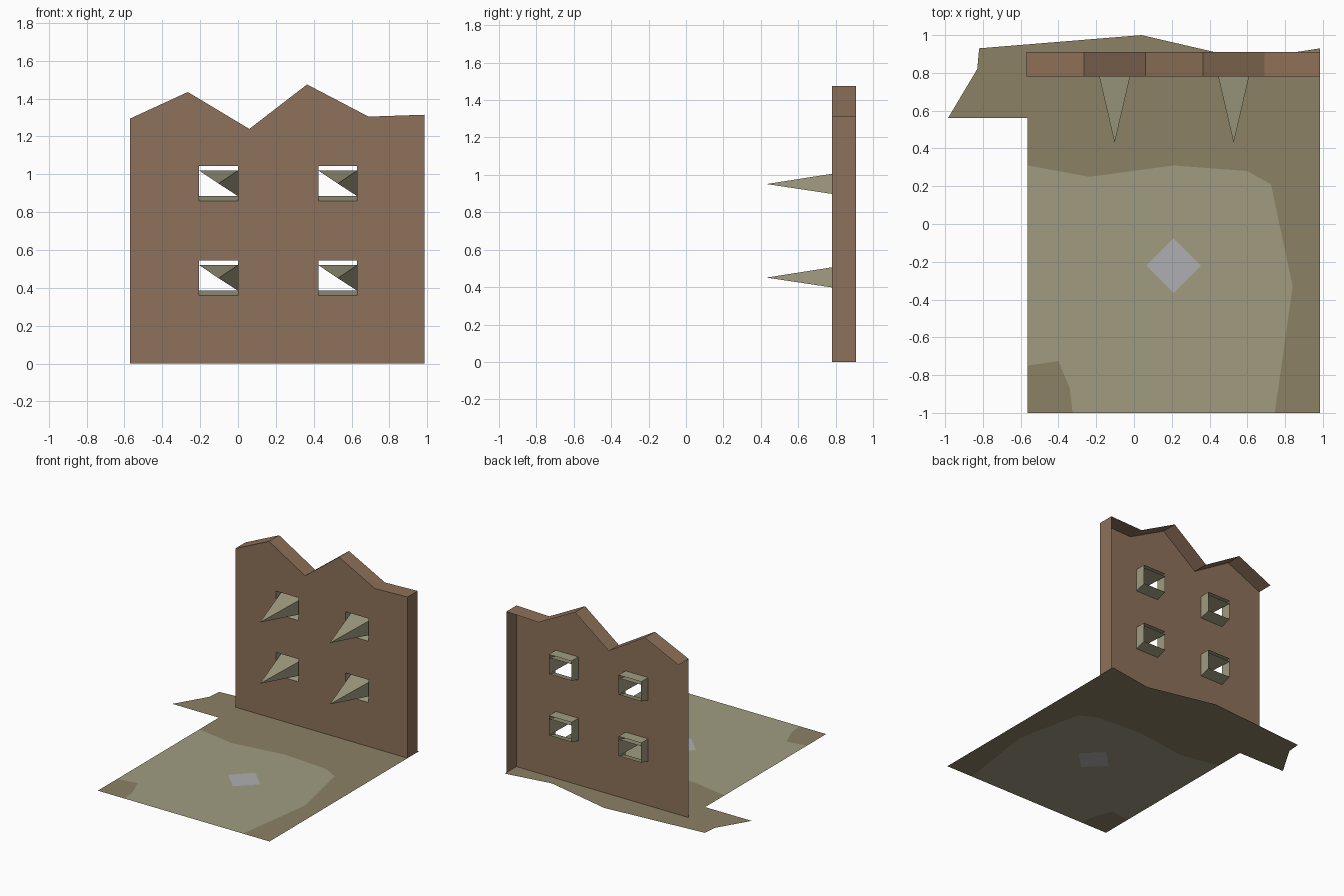
import bpy, bmesh

if "Cube" in bpy.data.objects:
    bpy.data.objects.remove(bpy.data.objects["Cube"])


def material(name, rgb):
    m = bpy.data.materials.new(name)
    m.diffuse_color = (*rgb, 1)
    m.use_nodes = True
    m.node_tree.nodes["Principled BSDF"].inputs["Base Color"].default_value = m.diffuse_color
    return m


BROWN = material("brick_brown", (0.27, 0.165, 0.10))
EARTH = material("dark_earth", (0.26, 0.22, 0.127))
SAND = material("pale_sand", (0.35, 0.33, 0.216))
GREY = material("pale_grey", (0.43, 0.43, 0.45))


def build(name, faces, mats):
    """faces: list of (points, material index); coincident points are welded."""
    bm = bmesh.new()
    for pts, mi in faces:
        f = bm.faces.new([bm.verts.new(p) for p in pts])
        f.material_index = mi
    bmesh.ops.remove_doubles(bm, verts=bm.verts, dist=1e-4)
    me = bpy.data.meshes.new(name)
    bm.to_mesh(me)
    bm.free()
    for m in mats:
        me.materials.append(m)
    ob = bpy.data.objects.new(name, me)
    bpy.context.collection.objects.link(ob)
    return ob


# Ground: dark border, pale patch split around a grey diamond
north = [(-.565, .31), (-.235, .25), (.21, .31), (.6, .28), (.725, .21), (.84, -.33), (.745, -1)]
corner = [(-.565, -.75), (-.4, -.725), (-.34, -.87), (-.325, -1)]
rim = [(-.565, .56), (-.985, .56), (-.83, .82), (-.82, .93), (.04, 1), (.6, .87), (.985, .93), (.985, -1)]
d_n, d_e, d_s, d_w = (.21, -.075), (.355, -.22), (.21, -.365), (.065, -.22)
low = (.21, -1)
flat = [
    ((rim + north[::-1])[::-1], 0),
    ([(-.565, -1)] + corner[::-1], 0),
    (([north[0], north[1], north[2], d_n, d_w, d_s, low] + corner[::-1])[::-1], 1),
    (([d_n] + north[2:] + [low, d_s, d_e])[::-1], 1),
    ([d_n, d_w, d_s, d_e], 2),
]
build("ground", [([(x, y, 0) for x, y in p], mi) for p, mi in flat], [EARTH, SAND, GREY])

# Wall: open-backed front panel with window holes, jagged top and one end
Y0, Y1 = .78, .91
xs = [-.57, -.205, 0, .425, .63, .985]
zs = [0, .36, .545, .86, 1.045]
skyline = [(-.57, 1.295), (-.265, 1.435), (.06, 1.24), (.365, 1.475), (.69, 1.305), (.985, 1.315)]
wall = []
for i in range(5):
    for j in range(4):
        if i % 2 and j % 2:
            continue
        a, b, c, d = xs[i], xs[i + 1], zs[j], zs[j + 1]
        wall.append(([(a, Y0, c), (b, Y0, c), (b, Y0, d), (a, Y0, d)], 0))
wall.append(([(x, Y0, zs[-1]) for x in xs] + [(x, Y0, z) for x, z in skyline[::-1]], 0))
for (a, c), (b, d) in zip(skyline, skyline[1:]):
    wall.append(([(a, Y0, c), (b, Y0, d), (b, Y1, d), (a, Y1, c)], 0))
wall.append(([(.985, Y0, 0), (.985, Y1, 0), (.985, Y1, 1.315), (.985, Y0, 1.315)]
             , 0))
build("wall", wall, [BROWN])

# Window frames (floor rises to the back) and two-sided awning spikes
YB = .87
for n, (x0, x1, z0, z1) in enumerate((xs[i], xs[i + 1], zs[j], zs[j + 1]) for i in (1, 3) for j in (1, 3)):
    front = [(x0, Y0, z0), (x1, Y0, z0), (x1, Y0, z1), (x0, Y0, z1)]
    back = [(x0, YB, z0 + .025), (x1, YB, z0 + .025), (x1, YB, z1), (x0, YB, z1)]
    build(f"window_frame_{n}", [([front[k], back[k], back[k - 3], front[k - 3]][::-1], 0)
                                for k in range(4)], [SAND])
    tip = ((x0 + x1) / 2, .43, z0 + .091)
    tl, tr, br = (x0, YB, z1 - .025), (x1, YB, z1 - .025), (x1, YB, z0 + .025)
    build(f"window_awning_{n}", [([tl, tip, tr], 0), ([tr, tip, br], 0)], [SAND])
